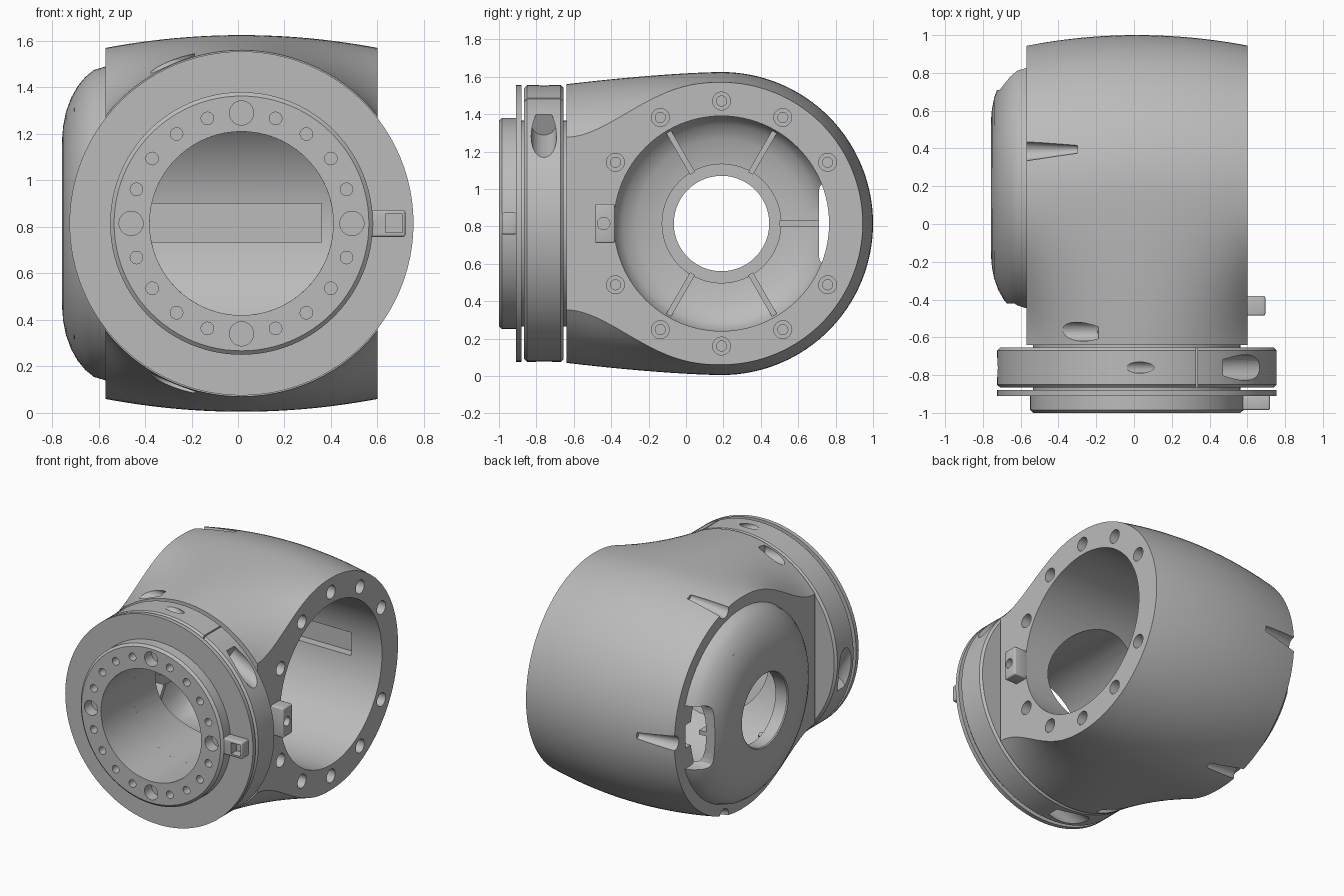
import bpy, bmesh
from math import sin, cos, pi, radians, sqrt
from mathutils import Vector, Matrix

old = bpy.data.objects.get("Cube")
if old:
    bpy.data.objects.remove(old)

CX, CY, CZ = 0.015, 0.19, 0.815   # neck axis x, barrel axis y, common height

metal = bpy.data.materials.new("grey_metal")
metal.use_nodes = True
metal.diffuse_color = (0.5, 0.5, 0.5, 1)
metal.node_tree.nodes["Principled BSDF"].inputs["Base Color"].default_value = (0.5, 0.5, 0.5, 1)


def finish(name, bm):
    bmesh.ops.remove_doubles(bm, verts=bm.verts, dist=1e-5)
    bmesh.ops.recalc_face_normals(bm, faces=bm.faces)
    mesh = bpy.data.meshes.new(name)
    bm.to_mesh(mesh)
    bm.free()
    mesh.materials.append(metal)
    obj = bpy.data.objects.new(name, mesh)
    bpy.context.collection.objects.link(obj)
    return obj


def loft(bm, rings, wrap):
    """Skin a list of closed vertex rings with quads."""
    n = len(rings[0])
    pairs = list(zip(rings, rings[1:])) + ([(rings[-1], rings[0])] if wrap else [])
    for a, b in pairs:
        for i in range(n):
            j = (i + 1) % n
            bm.faces.new((a[i], a[j], b[j], b[i]))


def lathe(name, profile, axis, sides=96):
    """Revolve a closed (radius, position) profile around the x or y axis."""
    bm = bmesh.new()
    rings = []
    for r, p in profile:
        ring = []
        for i in range(sides):
            u, v = r * cos(2 * pi * i / sides), r * sin(2 * pi * i / sides)
            ring.append(bm.verts.new((p, CY + u, CZ + v) if axis == "x" else (CX + u, p, CZ + v)))
        rings.append(ring)
    loft(bm, rings, True)
    return finish(name, bm)


def rod(p0, p1, r0, r1=None, sides=24):
    """Cylinder or cone between two points, used as a cutter."""
    p0, p1 = Vector(p0), Vector(p1)
    d = p1 - p0
    bm = bmesh.new()
    bmesh.ops.create_cone(bm, cap_ends=True, segments=sides, radius1=r0,
                          radius2=r0 if r1 is None else r1, depth=d.length)
    turn = d.to_track_quat("Z", "Y").to_matrix().to_4x4()
    bmesh.ops.transform(bm, verts=bm.verts, matrix=Matrix.Translation((p0 + p1) / 2) @ turn)
    return finish("cutter", bm)


def box(lo, hi, name="cutter", bevel=0):
    lo, hi = Vector(lo), Vector(hi)
    bm = bmesh.new()
    bmesh.ops.create_cube(bm, size=1)
    for v in bm.verts:
        v.co = (lo + hi) / 2 + v.co * (hi - lo)
    if bevel:
        bmesh.ops.bevel(bm, geom=bm.edges[:], offset=bevel, segments=3, affect="EDGES", profile=0.5)
    return finish(name, bm)


def cut(obj, cutters):
    for c in cutters:
        mod = obj.modifiers.new("cut", "BOOLEAN")
        mod.operation, mod.solver, mod.object = "DIFFERENCE", "EXACT", c
        bpy.context.view_layer.objects.active = obj
        bpy.ops.object.modifier_apply(modifier=mod.name)
        bpy.data.objects.remove(c)


def around_x(deg, r, x):
    return (x, CY + r * cos(radians(deg)), CZ + r * sin(radians(deg)))


def around_y(deg, r, y, along=0):
    """Point on the neck circle, moved clockwise along the tangent."""
    a = radians(deg)
    return (CX + r * cos(a) + along * sin(a), y, CZ + r * sin(a) - along * cos(a))


def chord(deg, r, y, start, end, radius):
    """Drill along a chord of the neck circle."""
    return rod(around_y(deg, r, y, start), around_y(deg, r, y, end), radius)


# Housing: bulged barrel blended into a round neck, with flat sides
X0, X1, FRONT, NECK = -0.57, 0.60, -0.64, 0.745


def outline(x):
    dx = x - CX
    side = (dx / 0.585) ** 2
    barrel = 0.81 - 0.055 * side
    neck = sqrt(NECK ** 2 - dx ** 2)
    upper = [(CY + barrel * cos(k * pi / 64), barrel * sin(k * pi / 64)) for k in range(33)]
    for k in range(1, 21):
        t = k / 20
        s = t ** 1.25
        w = side * s * s * (3 - 2 * s) + (1 - side) * t ** 1.5
        upper.append((CY + (FRONT - CY) * t, barrel * (1 - w) + neck * w))
    lower = [(y, -z) for y, z in reversed(upper[1:])]
    return [(x, y, CZ + z) for y, z in upper + lower]


bm = bmesh.new()
stations = [X0 + (X1 - X0) * i / 32 for i in range(33)]
rings = [[bm.verts.new(p) for p in outline(x)] for x in stations]
loft(bm, rings, False)
bm.faces.new(rings[0])
bm.faces.new(rings[-1])
housing = finish("housing", bm)

cut(housing, [rod((-0.8, CY, CZ), (0.8, CY, CZ), 0.575, sides=96),
              rod((CX, -0.8, CZ), (CX, 0.1, CZ), 0.395, sides=64),
              box((-0.65, 0.5, 0.735), (0.36, 0.82, 0.9))])
# Bolt holes in the open face
for deg in range(30, 360, 30):
    if deg != 180:
        cut(housing, [rod(around_x(deg, 0.655, 0.52), around_x(deg, 0.655, 0.7), 0.048),
                      rod(around_x(deg, 0.655, 0.35), around_x(deg, 0.655, 0.53), 0.027)])
# Tapered bolt grooves along the capped edge
for deg in (75, 0, -75):
    cut(housing, [rod(around_x(deg, 0.755, -0.6), around_x(deg, 0.79, -0.3), 0.056, 0.022)])
# Slanted scoops behind the clamp ring, above and below
for deg, side in ((87, -1), (273, 1)):
    cut(housing, [chord(deg, 0.675, -0.57, side * 0.55, side * 0.24, 0.05)])

# Domed end cap with a central hole, a rear window and a front notch
cap = lathe("end_cap", [
    (0.255, -0.75), (0.262, -0.757), (0.36, -0.757), (0.42, -0.752), (0.48, -0.74), (0.54, -0.718),
    (0.59, -0.69), (0.63, -0.657), (0.66, -0.62), (0.675, -0.57), (0.575, -0.57), (0.57, -0.6),
    (0.53, -0.65), (0.45, -0.695), (0.32, -0.71), (0.32, -0.66), (0.255, -0.66)], "x")
cut(cap, [box((-0.85, 0.71, CZ - 0.225), (-0.45, 0.95, CZ + 0.225), bevel=0.05),
          box((-0.68, -0.7, CZ - 0.225), (-0.5, -0.42, CZ + 0.225))])

# Radial ribs inside the cap
ribs = []
for deg in (0, 60, 120, 240, 300):
    rib = box((-0.705, 0.31, -0.015), (-0.60, 0.565 if deg else 0.52, 0.015), "cap_rib")
    rib.data.transform(Matrix.Translation((0, CY, CZ)) @ Matrix.Rotation(radians(deg), 4, "X"))
    ribs.append(rib)

# Neck sleeve, clamp ring, flange and mounting stub
sleeve = lathe("neck_sleeve", [(0.395, -0.63), (0.55, -0.63), (0.55, -0.89), (0.395, -0.89)], "y")
clamp = lathe("clamp_ring", [(0.53, -0.655), (0.725, -0.655), (0.74, -0.67), (0.74, -0.85),
                             (0.725, -0.865), (0.53, -0.865)], "y")
# Screw pockets, the exit hole of the first screw, and the clamp split
for deg in (64, 210, 285):
    cut(clamp, [chord(deg, 0.67, -0.76, 0.155, 0.6, 0.068)])
cut(clamp, [chord(64, 0.67, -0.76, -0.5, -0.15, 0.03),
            box((0.328, -0.9, 1.4), (0.336, -0.6, 1.6))])

flange = lathe("flange_disc", [(0.395, -0.88), (0.74, -0.88), (0.74, -0.91), (0.395, -0.91)], "y")
stub = lathe("mounting_stub", [(0.395, -0.905), (0.565, -0.905), (0.565, -0.985), (0.548, -1.0),
                               (0.395, -1.0)], "y")
for i in range(20):
    r = 0.027 if i % 5 else 0.052
    cut(stub, [rod(around_y(18 * i, 0.475, -0.92), around_y(18 * i, 0.475, -1.1), r)])

# Slotted key on the flange and drilled lug on the open face
key = box((0.55, -0.985, 0.757), (0.72, -0.905, 0.873), "flange_key", 0.01)
cut(key, [box((0.635, -1.1, 0.775), (0.708, -0.925, 0.855))])
lug = box((0.59, -0.485, 0.71), (0.695, -0.38, 0.92), "side_lug", 0.01)
cut(lug, [rod((0.5, -0.44, CZ), (0.8, -0.44, CZ), 0.033)])

# Smooth shading with sharp machined edges
bpy.ops.object.select_all(action="DESELECT")
for obj in [housing, cap, sleeve, clamp, flange, stub, key, lug] + ribs:
    obj.select_set(True)
bpy.context.view_layer.objects.active = housing
bpy.ops.object.shade_smooth_by_angle(angle=radians(30))
